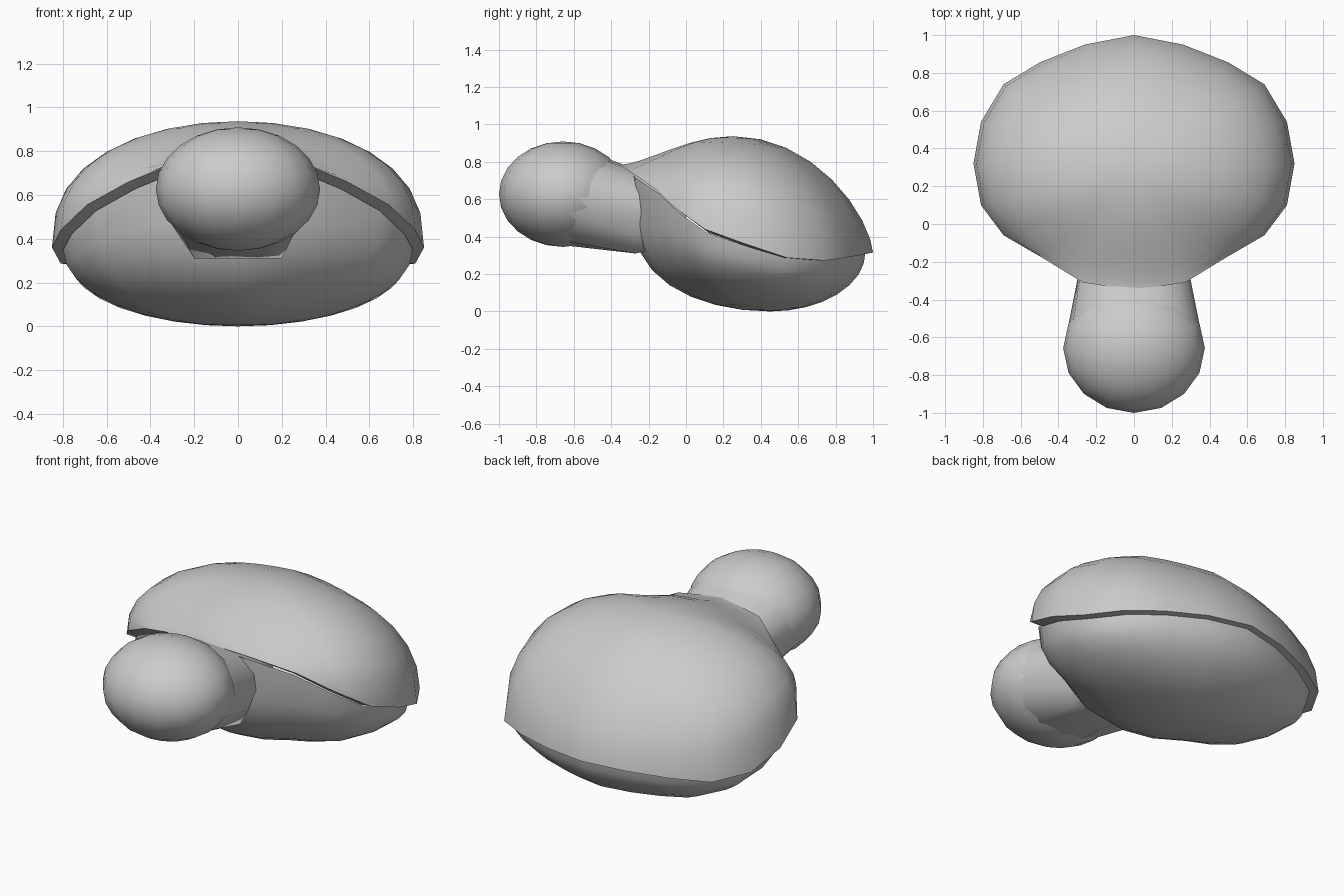
import bpy, bmesh
from math import sin, cos, pi

if "Cube" in bpy.data.objects:
    bpy.data.objects.remove(bpy.data.objects["Cube"])

# half rim of the shell, back to front: x, y, z, dome exponent, belly exponent
HALF = [(0, 1.0, .315, 1.35, 1.0), (.26, .95, .305, 1.3, 1.0),
        (.5, .855, .288, 1.15, 1.0), (.69, .74, .272, 1.0, 1.0),
        (.81, .54, .287, .85, 1.0), (.85, .32, .36, .8, 1.0),
        (.81, .10, .44, .85, .95), (.69, -.06, .555, 1.1, .85),
        (.5, -.17, .66, 1.7, .75), (.27, -.31, .755, 2.8, .65),
        (0, -.35, .785, 3.4, .6)]
RIM = HALF + [(-p[0],) + p[1:] for p in HALF[-2:0:-1]]


def make(name, rings, tip=None, angle=35):
    """Loft closed rings, optionally closing the last one to a tip."""
    bm = bmesh.new()
    loops = [[bm.verts.new(c) for c in r] for r in rings]
    n = len(loops[0])
    for a, b in zip(loops, loops[1:]):
        for i in range(n):
            j = (i + 1) % n
            bm.faces.new((a[i], a[j], b[j], b[i]))
    if tip:
        t = bm.verts.new(tip)
        for i in range(n):
            bm.faces.new((loops[-1][i], loops[-1][(i + 1) % n], t))
    bmesh.ops.recalc_face_normals(bm, faces=bm.faces[:])
    me = bpy.data.meshes.new(name)
    bm.to_mesh(me)
    bm.free()
    ob = bpy.data.objects.new(name, me)
    bpy.context.collection.objects.link(ob)
    smooth(ob, angle)
    return ob


def smooth(ob, angle):
    bpy.ops.object.select_all(action='DESELECT')
    ob.select_set(True)
    bpy.context.view_layer.objects.active = ob
    bpy.ops.object.shade_smooth_by_angle(angle=angle * pi / 180)


def dome(rim, tip, steps):
    """Rings that curve from a rim to a tip; rim holds x, y, z, exponent."""
    rings = []
    for k in range(steps):
        a = pi / 2 * k / steps
        s, c = cos(a), sin(a)
        rings.append([(tip[0] + (x - tip[0]) * s, tip[1] + (y - tip[1]) * s,
                       z + (tip[2] - z) * c ** p) for x, y, z, p in rim])
    return rings


def inner(f):
    """Rim moved inward by scale f, dropping a little toward the front."""
    return [(x * f, .32 + (y - .32) * f, z - .04 * max(0, (.54 - y) / .89))
            for x, y, z, p, q in RIM]


# shell with its turned-in lip
top = (0, .25, .937)
make("shell", [inner(.9)] + dome([r[:4] for r in RIM], top, 8), top)

# belly under the shell
low = (0, .45, 0)
belly_rim = [c + (r[4],) for c, r in zip(inner(.94), RIM)]
make("belly", dome(belly_rim, low, 8), low)

# head
bpy.ops.mesh.primitive_uv_sphere_add(segments=16, ring_count=12,
                                     location=(0, -.657, .627))
head = bpy.context.object
head.name = "head"
head.scale = (.375, .343, .282)
bpy.ops.object.transform_apply(location=False, rotation=False, scale=True)
smooth(head, 50)

# neck: round at the head, flat-bottomed where it enters the body
N = 16
round_end = [(.368 * cos(2 * pi * i / N), -.64,
              .627 + .275 * sin(2 * pi * i / N)) for i in range(N)]
right = [(0, .31), (.1, .31), (.2, .31), (.25, .41), (.295, .53),
         (.285, .63), (.22, .71), (.12, .75), (0, .76)]
section = right[4:] + [(-x, z) for x, z in right[-2:0:-1]] + right[:4]
body_end = [(x, -.27, z) for x, z in section]
inside = [(x * .8, .0, .5 + (z - .5) * .7) for x, z in section]
make("neck", [round_end, body_end, inside], angle=50)
